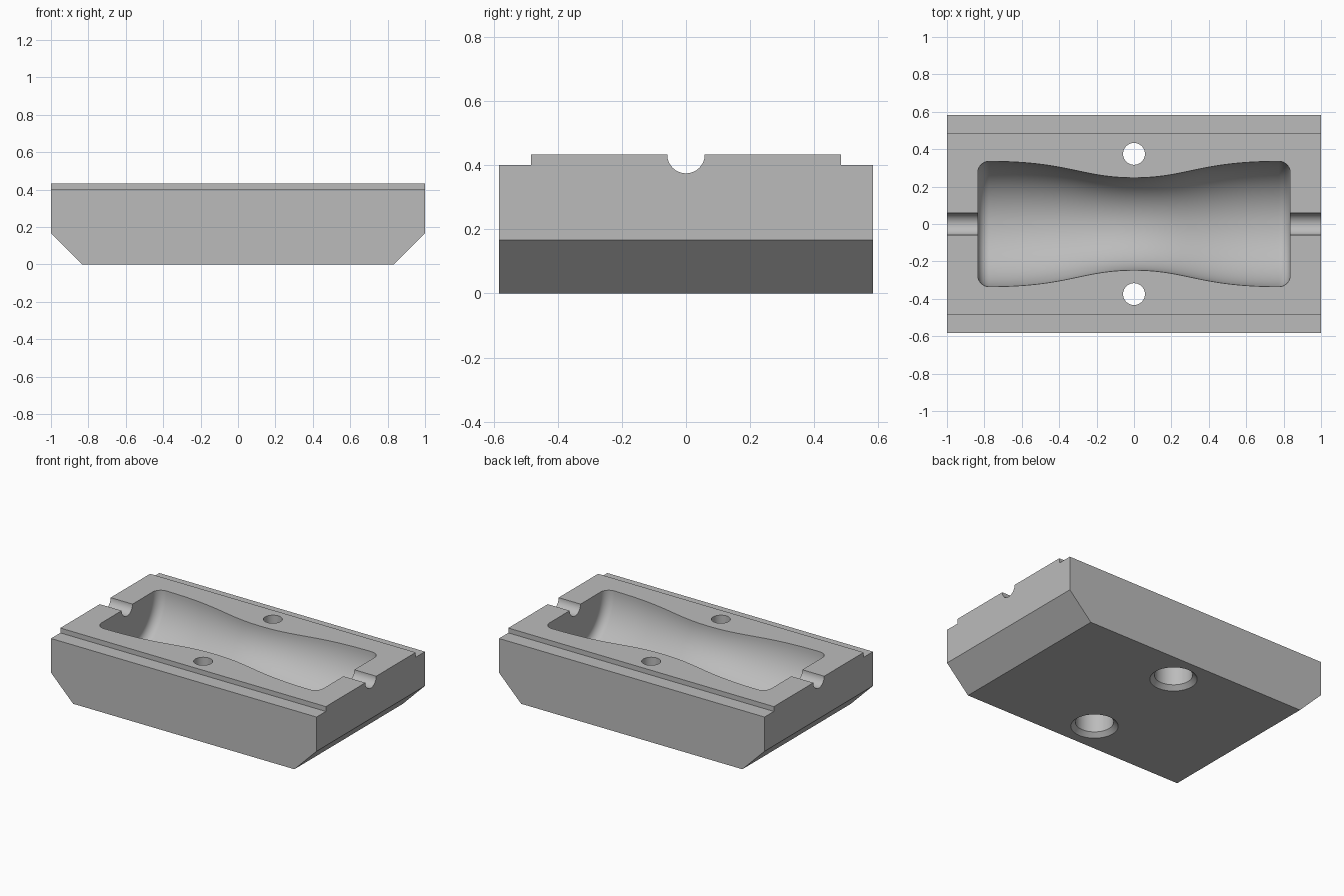
import bpy, bmesh
from math import sin, cos, pi
from mathutils import Vector, Matrix
from mathutils.geometry import interpolate_bezier

cube = bpy.data.objects.get("Cube")
if cube:
    bpy.data.objects.remove(cube, do_unlink=True)

W, H, STEP = 0.583, 0.433, 0.4
CHAMFER = 0.167

grey = bpy.data.materials.new("plain grey")
grey.use_nodes = True
colour = (0.5, 0.5, 0.5, 1)
grey.diffuse_color = colour
grey.node_tree.nodes["Principled BSDF"].inputs["Base Color"].default_value = colour


def make_object(name, bm):
    bmesh.ops.recalc_face_normals(bm, faces=bm.faces)
    mesh = bpy.data.meshes.new(name)
    bm.to_mesh(mesh)
    bm.free()
    mesh.materials.append(grey)
    obj = bpy.data.objects.new(name, mesh)
    bpy.context.collection.objects.link(obj)
    return obj


def revolve(name, profile, matrix, sides):
    """Closed solid turned about local z from (radius, height) pairs."""
    bm = bmesh.new()
    rings = [[bm.verts.new(matrix @ Vector((r * cos(2 * pi * i / sides),
                                            r * sin(2 * pi * i / sides), h)))
              for i in range(sides)] for r, h in profile]
    for a, b in zip(rings, rings[1:]):
        for i in range(sides):
            j = (i + 1) % sides
            bm.faces.new((a[i], a[j], b[j], b[i]))
    bm.faces.new(rings[0])
    bm.faces.new(rings[-1])
    return make_object(name, bm)


# Block: stepped cross-section extruded along x
bm = bmesh.new()
half = [(W, 0), (W, STEP), (0.483, STEP), (0.483, H)]
section = half + [(-y, z) for y, z in reversed(half)]
face = bm.faces.new([bm.verts.new((-1, y, z)) for y, z in section])
ext = bmesh.ops.extrude_face_region(bm, geom=[face])
bmesh.ops.translate(bm, vec=(2, 0, 0),
                    verts=[v for v in ext["geom"] if isinstance(v, bmesh.types.BMVert)])
# Chamfer the two lower end edges
edges = [e for e in bm.edges if all(v.co.z < 0.01 for v in e.verts)
         and abs(e.verts[0].co.x - e.verts[1].co.x) < 0.01]
bmesh.ops.bevel(bm, geom=edges, offset=CHAMFER, segments=1, affect="EDGES")
block = make_object("mould_half", bm)

# Waisted cavity with rounded ends, lying on the parting plane
END, FILLET = 0.835, 0.06
curve = interpolate_bezier(Vector((0.247, 0)), Vector((0.247, 0.28)),
                           Vector((0.335, 0.35)), Vector((0.335, END - FILLET)), 25)
right = [(p[0], p[1]) for p in curve]
for k in range(1, 9):
    a = k * pi / 16
    right.append((0.335 - FILLET + FILLET * cos(a), END - FILLET + FILLET * sin(a)))
profile = [(r, -x) for r, x in reversed(right[1:])] + right
along_x = Matrix.Translation((0, 0, H)) @ Matrix.Rotation(pi / 2, 4, "Y")
cutters = [revolve("cavity_cutter", profile, along_x, 96)]

# Rod channels in both ends
cutters.append(revolve("channel_cutter", [(0.0585, -1.1), (0.0585, 1.1)], along_x, 48))

# Bolt holes with chamfered counterbores underneath
bolt = [(0.155, -0.01), (0.117, 0.028), (0.117, 0.2), (0.0585, 0.2), (0.0585, 0.6)]
for side in (-1, 1):
    cutters.append(revolve("bolt_hole_cutter", bolt,
                           Matrix.Translation((0, side * 0.375, 0)), 48))

bpy.context.view_layer.objects.active = block
block.select_set(True)
for cutter in cutters:
    cutter.hide_render = True
    mod = block.modifiers.new("cut", "BOOLEAN")
    mod.operation = "DIFFERENCE"
    mod.solver = "EXACT"
    mod.object = cutter
    bpy.ops.object.modifier_apply(modifier=mod.name)
for cutter in cutters:
    bpy.data.objects.remove(cutter, do_unlink=True)

# Smooth curved walls, crisp machined edges
bpy.ops.object.select_all(action="DESELECT")
block.select_set(True)
bpy.ops.object.shade_smooth_by_angle(angle=pi / 6)
weighted = block.modifiers.new("flat_face_normals", "WEIGHTED_NORMAL")
weighted.keep_sharp = True
